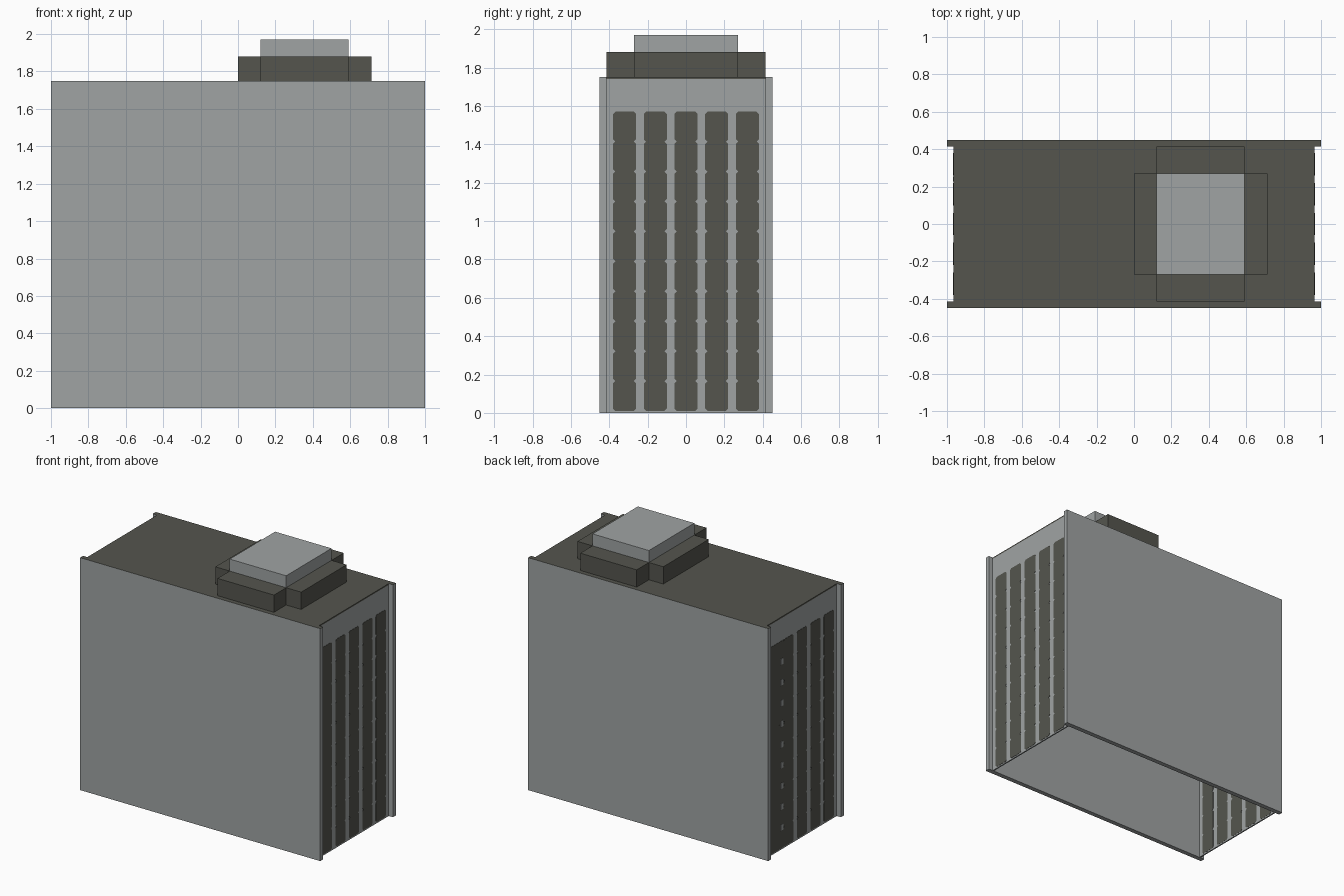
import bpy, bmesh

cube = bpy.data.objects.get("Cube")
if cube:
    bpy.data.objects.remove(cube, do_unlink=True)


def material(name, rgb):
    m = bpy.data.materials.new(name)
    m.use_nodes = True
    m.diffuse_color = (*rgb, 1)
    m.node_tree.nodes["Principled BSDF"].inputs["Base Color"].default_value = (*rgb, 1)
    return m


LIGHT = material("light concrete grey", (0.35, 0.37, 0.37))
DARK = material("dark olive grey", (0.09, 0.091, 0.076))


def finish(bm, name, *mats):
    bmesh.ops.recalc_face_normals(bm, faces=bm.faces)
    mesh = bpy.data.meshes.new(name)
    bm.to_mesh(mesh)
    bm.free()
    for m in mats:
        mesh.materials.append(m)
    obj = bpy.data.objects.new(name, mesh)
    bpy.context.collection.objects.link(obj)
    return obj


def add_prism(bm, points, offset):
    """Extrude a closed outline along the offset vector."""
    face = bm.faces.new([bm.verts.new(p) for p in points])
    new = bmesh.ops.extrude_face_region(bm, geom=[face])["geom"]
    verts = [g for g in new if isinstance(g, bmesh.types.BMVert)]
    bmesh.ops.translate(bm, verts=verts, vec=offset)


def box(name, x, y, z, *mats):
    bm = bmesh.new()
    outline = [(x[0], y[0], z[0]), (x[1], y[0], z[0]), (x[1], y[1], z[0]), (x[0], y[1], z[0])]
    add_prism(bm, outline, (0, 0, z[1] - z[0]))
    return finish(bm, name, *mats)


ROOF = 1.75
END = 0.965      # outer plane of the end walls
INNER = 0.415    # inner plane of the long walls
SKIN = 0.01
CELL = 0.156     # window height
ROWS, COLUMNS = 10, 5

# Long blank walls, dark on their top edges
for name, y in (("front_wall", (-0.45, -INNER)), ("back_wall", (INNER, 0.45))):
    wall = box(name, (-1, 1), y, (0, ROOF), LIGHT, DARK)
    for p in wall.data.polygons:
        p.material_index = int(p.normal.z > 0.5)

# Roof plate; the shell stays open below
box("roof", (-END, END), (-INNER, INNER), (ROOF - SKIN, ROOF), DARK)


def add_window(bm, side, yc, z0):
    """One window plate with clipped corners, visible inside and out."""
    w, h, c = 0.06, CELL, 0.012
    outline = [(-w + c, 0), (w - c, 0), (w, c), (w, h - c),
               (w - c, h), (-w + c, h), (-w, h - c), (-w, c)]
    x = side * (END - SKIN - 0.001)
    add_prism(bm, [(x, yc + a, z0 + b) for a, b in outline], (side * (SKIN + 0.003), 0, 0))


# End walls with columns of stacked windows
for side, label in ((1, "left"), (-1, "right")):
    xs = sorted((side * END, side * (END - SKIN)))
    box(label + "_end_wall", xs, (-INNER, INNER), (0, ROOF - SKIN), LIGHT)
    bm = bmesh.new()
    for col in range(COLUMNS):
        for row in range(ROWS):
            add_window(bm, side, (col - 2) * 0.16, 0.01 + row * CELL)
    finish(bm, label + "_windows", DARK)

# Dark strip with light spots between the rear window columns of the right end
box("right_dark_strip", (-END - 0.001, -END), (0.21, 0.27), (0.01, 0.01 + ROWS * CELL), DARK)
for row in range(1, ROWS):
    z = 0.01 + row * CELL
    box("right_light_spot", (-END - 0.004, -END), (0.226, 0.254), (z - 0.022, z + 0.022), LIGHT)

# Cross-shaped rooftop base
x0, x1, x2, x3 = 0, 0.12, 0.59, 0.715
a, b = 0.27, INNER
cross = [(x0, -a), (x1, -a), (x1, -b), (x2, -b), (x2, -a), (x3, -a),
         (x3, a), (x2, a), (x2, b), (x1, b), (x1, a), (x0, a)]
bm = bmesh.new()
add_prism(bm, [(x, y, ROOF - 0.005) for x, y in cross], (0, 0, 0.135))
finish(bm, "rooftop_base", DARK)

# Light block on top
box("rooftop_block", (x1, x2), (-a, a), (1.87, 1.97), LIGHT)
